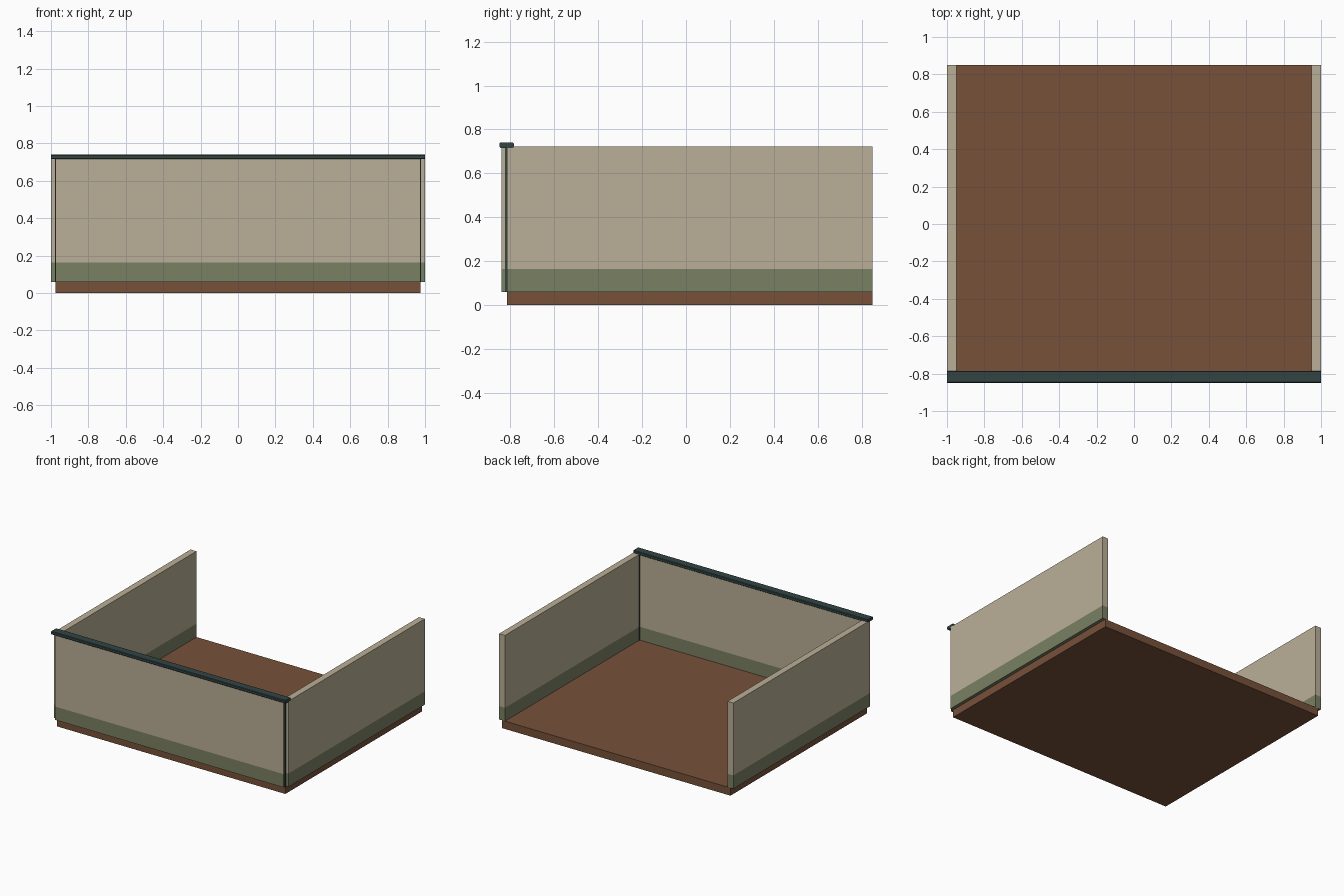
import bpy, bmesh

if "Cube" in bpy.data.objects:
    bpy.data.objects.remove(bpy.data.objects["Cube"])


def linear(c):
    c /= 255
    return c / 12.92 if c <= 0.04045 else ((c + 0.055) / 1.055) ** 2.4


def material(name, r, g, b):
    m = bpy.data.materials.new(name)
    m.diffuse_color = (linear(r), linear(g), linear(b), 1)
    m.use_nodes = True
    m.node_tree.nodes["Principled BSDF"].inputs["Base Color"].default_value = m.diffuse_color
    return m


PLASTER = material("beige plaster", 186, 175, 151)
GREEN = material("green skirting", 122, 128, 98)
BROWN = material("brown floor", 119, 81, 58)
SLATE = material("dark slate trim", 51, 68, 68)


def box(name, x, y, z, mats, split=None, bevel=0):
    """Box from (min, max) ranges; faces below the split height use the second material."""
    bm = bmesh.new()
    bmesh.ops.create_cube(bm, size=1)
    for v in bm.verts:
        v.co = [r[0] if c < 0 else r[1] for c, r in zip(v.co, (x, y, z))]
    if split:
        bmesh.ops.bisect_plane(bm, geom=bm.verts[:] + bm.edges[:] + bm.faces[:],
                               plane_co=(0, 0, split), plane_no=(0, 0, 1))
        for f in bm.faces:
            f.material_index = int(f.calc_center_median().z < split)
    if bevel:
        long_edges = [e for e in bm.edges
                      if abs(e.verts[0].co.x - e.verts[1].co.x) > 0.1]
        bmesh.ops.bevel(bm, geom=long_edges, offset=bevel, segments=1,
                        affect='EDGES')
    bmesh.ops.recalc_face_normals(bm, faces=bm.faces[:])
    me = bpy.data.meshes.new(name)
    bm.to_mesh(me)
    bm.free()
    for m in mats:
        me.materials.append(m)
    ob = bpy.data.objects.new(name, me)
    bpy.context.collection.objects.link(ob)
    return ob


WALL_Z = (0.06, 0.722)
BAND = 0.163

# floor slab
box("floor", (-0.975, 0.975), (-0.815, 0.85), (0, 0.06), [BROWN])

# front wall with its dark capping rail
box("front_wall", (-0.975, 0.975), (-0.84, -0.79), WALL_Z, [PLASTER, GREEN], BAND)
box("front_cap_rail", (-1, 1), (-0.85, -0.785), (0.716, 0.74), [SLATE], bevel=0.004)

# side walls and slim corner posts, mirrored left and right
for side, s in (("left", -1), ("right", 1)):
    box(side + "_wall", sorted((s * 0.95, s * 1.0)), (-0.815, 0.85), WALL_Z,
        [PLASTER, GREEN], BAND)
    box(side + "_corner_post", sorted((s * 0.944, s * 0.979)), (-0.826, -0.784),
        (0.06, 0.72), [SLATE])
